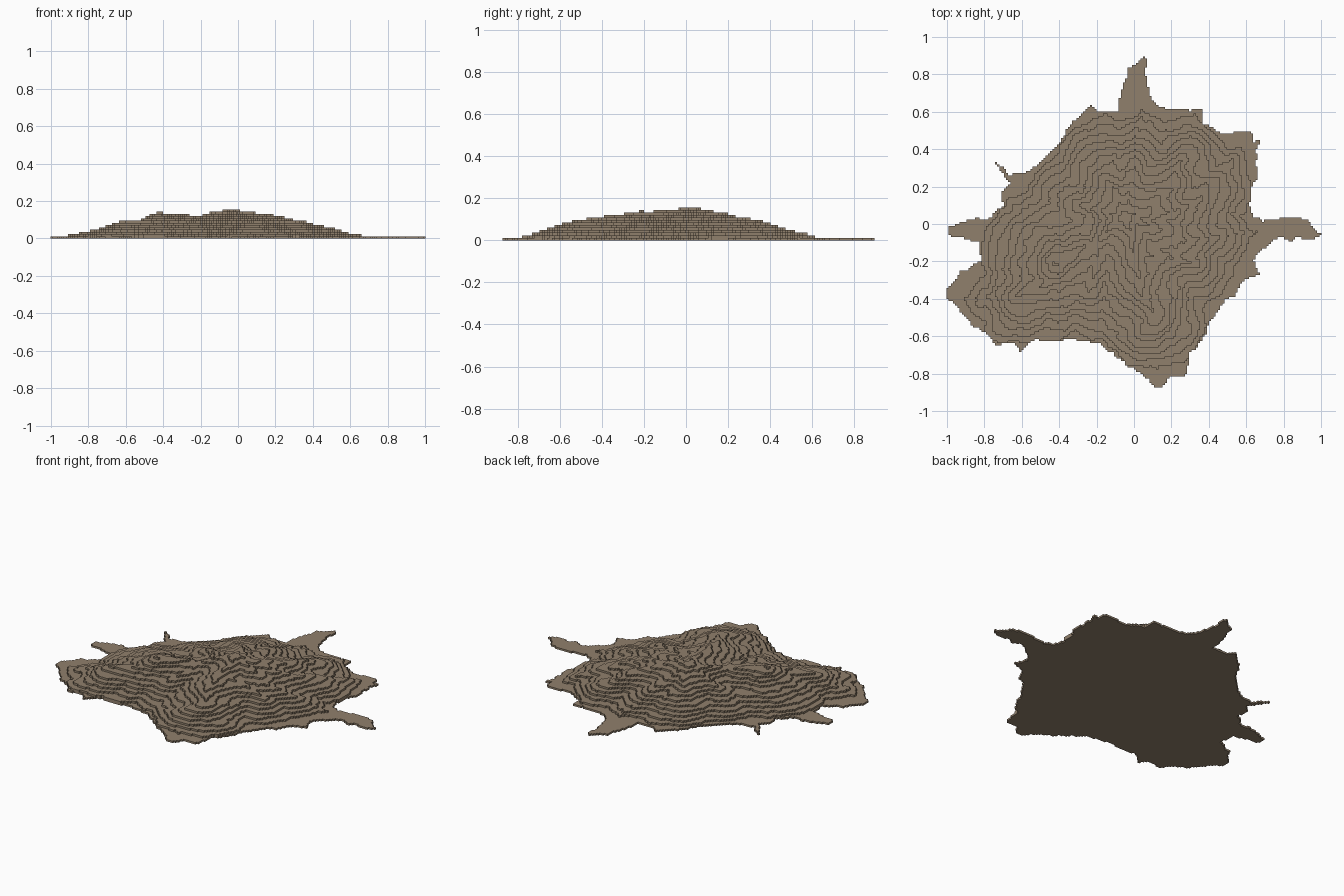
import bpy, bmesh, math
from mathutils import Vector, noise

cube = bpy.data.objects.get("Cube")
if cube:
    bpy.data.objects.remove(cube, do_unlink=True)

CELL = 0.0118           # plan size of one block
LAYER = 0.012           # height of one terrace
FLANK = 0.30            # fall of the ground away from a ridge crest
MAX_LAYERS = 13

# Shoreline of the base plate, clockwise, in hundredths
COAST = [
    (6, 89), (8, 87), (6, 80), (8, 70), (12, 64), (18, 61), (36, 61), (37, 54),
    (46, 49), (59, 50), (63, 49), (64, 44), (69, 46), (65, 41), (66, 24), (63, 20),
    (62, 10), (64, 5), (68, 2), (89, 4), (93, 1), (100, -6), (96, -8), (88, -7),
    (85, -10), (80, -8), (74, -9), (66, -16), (64, -20), (67, -27), (59, -30),
    (55, -38), (49, -40), (40, -53), (37, -62), (30, -69), (28, -80), (20, -82),
    (12, -88), (4, -80), (-18, -65), (-28, -62), (-55, -62), (-60, -68), (-66, -63),
    (-74, -64), (-78, -58), (-86, -55), (-95, -43), (-100, -40), (-100, -34),
    (-92, -25), (-82, -20), (-83, -10), (-98, -6), (-100, -2), (-84, 3), (-80, 1),
    (-70, 10), (-71, 16), (-67, 22), (-74, 33), (-66, 27), (-58, 27), (-50, 33),
    (-40, 43), (-36, 50), (-24, 64), (-19, 60), (-9, 60), (-7, 70), (-3, 83)]
COAST = [(x / 100, y / 100) for x, y in COAST]

# Ridge crests running from the summit outwards: x, y in hundredths, z in layers
SUMMIT = (-5, 5, 13.3)
WEST_TOP = (-40, -20, 11.8)
SPUR = (-60, -40, 7.8)
RIDGES = [
    [SUMMIT, (0, 30, 8.6), (3, 64, 1)],
    [SUMMIT, (10, 10, 11.6), (27, 33, 7.5), (32, 56, 1)],
    [(10, 10, 11.6), (20, 5, 10.4), (42, 20, 6.8), (58, 42, 1.3)],
    [SUMMIT, (20, -6, 10), (42, -8, 6.5), (67, -6, 1)],
    [(5, -15, 10.4), (30, -20, 7.5), (55, -26, 1)],
    [SUMMIT, (2, -30, 10.6), (10, -50, 8.6), (12, -65, 4.8), (15, -81, 1)],
    [SUMMIT, (-20, -12, 10.2), WEST_TOP, (-47, -30, 9.2), SPUR, (-80, -40, 3.8), (-95, -38, 1)],
    [SPUR, (-62, -60, 1)],
    [(-20, -12, 10.2), (-25, -35, 8), (-22, -52, 1)],
    [WEST_TOP, (-50, -5, 7.5), (-70, 0, 1.2)],
    [SUMMIT, (-15, 25, 9.2), (-12, 38, 6.6), (-18, 56, 1)],
    [SUMMIT, (-30, 10, 8.4), (-54, 17, 1)]]
RIDGES = [[Vector((x / 100, y / 100, z * LAYER)) for x, y, z in r] for r in RIDGES]
SEGMENTS = [pair for r in RIDGES for pair in zip(r, r[1:])]


def on_land(x, y):
    inside = False
    for (ax, ay), (bx, by) in zip(COAST, COAST[1:] + COAST[:1]):
        if (ay > y) != (by > y) and x < ax + (y - ay) * (bx - ax) / (by - ay):
            inside = not inside
    return inside


def wobble(x, y, size, amount):
    """Shift a point by noise so that edges run ragged."""
    p = Vector((x / size, y / size, 0.5))
    shift = noise.noise_vector(p) * amount
    return x + shift.x, y + shift.y


def ground_height(x, y):
    best = 0
    for a, b in SEGMENTS:
        dx, dy = b.x - a.x, b.y - a.y
        t = ((x - a.x) * dx + (y - a.y) * dy) / (dx * dx + dy * dy)
        t = min(1, max(0, t))
        away = math.hypot(x - a.x - t * dx, y - a.y - t * dy)
        best = max(best, a.z + t * (b.z - a.z) - FLANK * away)
    return best


def column_layers(i, j):
    x, y = (i + 0.5) * CELL, (j + 0.5) * CELL
    if not on_land(*wobble(x, y, 0.05, 0.012)):
        return 0
    wx, wy = wobble(*wobble(x, y, 0.14, 0.04), 0.05, 0.018)
    return min(MAX_LAYERS, max(1, round(ground_height(wx, wy) / LAYER)))


# Height of each block column
half = int(1 / CELL) + 1
span = range(-half, half)
columns = {}
for i in span:
    for j in span:
        n = column_layers(i, j)
        if n:
            columns[i, j] = n

# Block surface: tops, underside, and walls down to lower neighbours
bm = bmesh.new()
verts = {}


def corner(i, j, k):
    if (i, j, k) not in verts:
        verts[i, j, k] = bm.verts.new((i * CELL, j * CELL, k * LAYER))
    return verts[i, j, k]


def quad(*corners):
    bm.faces.new([corner(*c) for c in corners])


for (i, j), n in columns.items():
    ring = [(i, j), (i + 1, j), (i + 1, j + 1), (i, j + 1)]
    quad(*[(*c, n) for c in ring])
    quad(*[(*c, 0) for c in reversed(ring)])
    neighbours = [(i, j - 1), (i + 1, j), (i, j + 1), (i - 1, j)]
    for side, other in enumerate(neighbours):
        a, b = ring[side], ring[(side + 1) % 4]
        for k in range(columns.get(other, 0), n):
            quad((*a, k), (*b, k), (*b, k + 1), (*a, k + 1))

mesh = bpy.data.meshes.new("terraced_hill")
bm.to_mesh(mesh)
bm.free()
hill = bpy.data.objects.new("terraced_hill", mesh)
bpy.context.collection.objects.link(hill)

# Earth brown for the whole hill
earth = bpy.data.materials.new("earth_brown")
earth.use_nodes = True
colour = (0.28, 0.215, 0.15, 1)
earth.diffuse_color = colour
earth.node_tree.nodes["Principled BSDF"].inputs["Base Color"].default_value = colour
mesh.materials.append(earth)
